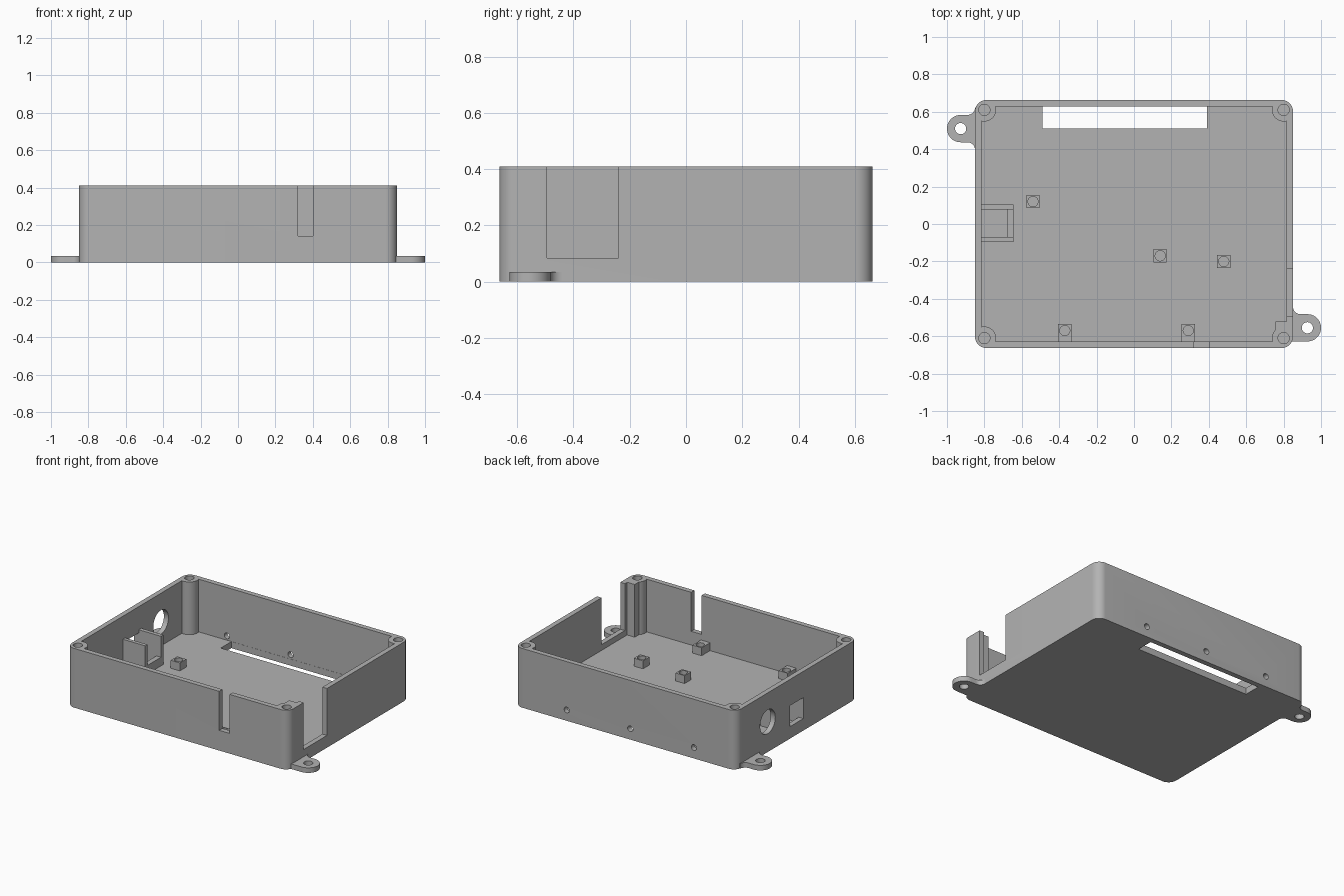
import bpy, bmesh
from math import cos, sin, pi, radians
from mathutils import Matrix, Vector

if "Cube" in bpy.data.objects:
    bpy.data.objects.remove(bpy.data.objects["Cube"])

grey = bpy.data.materials.new("plain_grey")
grey.use_nodes = True
colour = (0.45, 0.45, 0.45, 1)
grey.diffuse_color = colour
grey.node_tree.nodes["Principled BSDF"].inputs["Base Color"].default_value = colour

W, D, H = 0.85, 0.663, 0.41      # half width, half depth, height
WALL, FLOOR = 0.035, 0.045
IX, IY = W - WALL, D - WALL      # inner half sizes


def arc(cx, cy, r, a0, a1, n=10):
    steps = [radians(a0 + (a1 - a0) * i / n) for i in range(n + 1)]
    return [(cx + r * cos(a), cy + r * sin(a)) for a in steps]


def prism(name, outline, z0, z1):
    bm = bmesh.new()
    face = bm.faces.new([bm.verts.new((x, y, z0)) for x, y in outline])
    ext = bmesh.ops.extrude_face_region(bm, geom=[face])
    top = [v for v in ext["geom"] if isinstance(v, bmesh.types.BMVert)]
    bmesh.ops.translate(bm, verts=top, vec=(0, 0, z1 - z0))
    bmesh.ops.recalc_face_normals(bm, faces=bm.faces)
    mesh = bpy.data.meshes.new(name)
    bm.to_mesh(mesh)
    bm.free()
    mesh.materials.append(grey)
    obj = bpy.data.objects.new(name, mesh)
    bpy.context.collection.objects.link(obj)
    return obj


def box(name, x0, x1, y0, y1, z0, z1):
    return prism(name, [(x0, y0), (x1, y0), (x1, y1), (x0, y1)], z0, z1)


def rod(name, centre, r, length, axis="Z", n=32):
    obj = prism(name, arc(0, 0, r, 0, 360 * (n - 1) / n, n - 1), -length / 2, length / 2)
    turn = {"X": Matrix.Rotation(pi / 2, 4, "Y"), "Y": Matrix.Rotation(pi / 2, 4, "X"),
            "Z": Matrix.Identity(4)}[axis]
    obj.data.transform(Matrix.Translation(Vector(centre)) @ turn)
    return obj


def cut(target, cutters):
    for cutter in cutters:
        cutter.hide_render = True
        mod = target.modifiers.new("cut", "BOOLEAN")
        mod.operation, mod.solver, mod.object = "DIFFERENCE", "EXACT", cutter
        bpy.context.view_layer.objects.active = target
        bpy.ops.object.modifier_apply(modifier=mod.name)
        bpy.data.objects.remove(cutter)


def smooth(obj):
    bpy.ops.object.select_all(action="DESELECT")
    obj.select_set(True)
    bpy.context.view_layer.objects.active = obj
    bpy.ops.object.shade_smooth_by_angle(angle=radians(30))


corners = [(sx * 0.8, sy * 0.61) for sx in (-1, 1) for sy in (-1, 1)]

# cavity with the corner screw posts left standing
cavity = box("cavity", -IX, IX, -IY, IY, FLOOR, H + 0.1)
cut(cavity, [rod("post", (x, y, 0.3), 0.062, 1) for x, y in corners])
cut(cavity, [box("slot_post", 0.757, 0.9, -0.8, -0.52, -0.1, 1)])

# shell: rounded block, hollowed
R = 0.06
X, Y = W - R, D - R
outline = (arc(X, Y, R, 0, 90) + arc(-X, Y, R, 90, 180)
           + arc(-X, -Y, R, 180, 270) + arc(X, -Y, R, 270, 360))
shell = prism("shell", outline, 0, H)
cut(shell, [cavity])

# openings in the walls and floor
cut(shell, [
    box("front_slot", 0.32, 0.4, -0.8, -IY + 0.01, 0.14, 1),
    box("side_slot", IX - 0.01, 1, -0.495, -0.24, 0.085, 1),
    box("floor_slot", -0.49, 0.39, 0.51, IY - 0.001, -0.1, FLOOR + 0.02),
    box("square_window", -1, -IX + 0.02, -0.07, 0.078, 0.083, 0.228),
    rod("round_window", (-W, 0.32, 0.21), 0.083, 0.15, "X", 48),
])
cut(shell, [rod("back_hole", (x, D, 0.075), 0.02, 0.15, "Y", 24) for x in (-0.525, -0.037, 0.45)])
cut(shell, [rod("screw_hole", (x, y, H), 0.03, 0.3) for x, y in corners])
smooth(shell)

# standoffs on the floor; the front pair reaches back to the wall
for i, (x, y) in enumerate([(-0.54, 0.12), (0.14, -0.17), (0.48, -0.2), (-0.37, -0.57), (0.29, -0.57)]):
    y0 = -IY - 0.005 if y < -0.5 else y - 0.035
    standoff = box(f"standoff_{i + 1}", x - 0.035, x + 0.035, y0, y + 0.035, FLOOR - 0.01, 0.1)
    cut(standoff, [rod("pilot_hole", (x, y, 0.1), 0.027, 0.08)])
    smooth(standoff)

# socket holder behind the square window: two arms and a low lip
for name, y0, y1 in (("holder_front_arm", -0.095, -0.07), ("holder_back_arm", 0.078, 0.105)):
    box(name, -IX - 0.01, -0.645, y0, y1, FLOOR - 0.01, 0.25)
box("holder_lip", -0.68, -0.645, -0.072, 0.08, FLOOR - 0.01, 0.105)


# mounting ears with filleted roots
def ear(name, side, cy, low_fillet):
    r, f, cx = 0.073, 0.04, 0.927
    pts = arc(cx, 0, r, -90, 90, 20) + arc(W + f, r + f, f, 270, 180) + [(W - 0.012, r + f)]
    if low_fillet:
        pts += [(W - 0.012, -r - f)] + arc(W + f, -r - f, f, 180, 90)
    else:
        pts += [(W - 0.012, -r)]
    obj = prism(name, [(side * x, cy + side * y) for x, y in pts], 0, 0.035)
    cut(obj, [rod("ear_hole", (side * 0.927, cy, 0), 0.03, 0.2)])
    smooth(obj)


ear("mounting_ear_left", 1, -0.555, False)
ear("mounting_ear_right", -1, 0.51, True)
